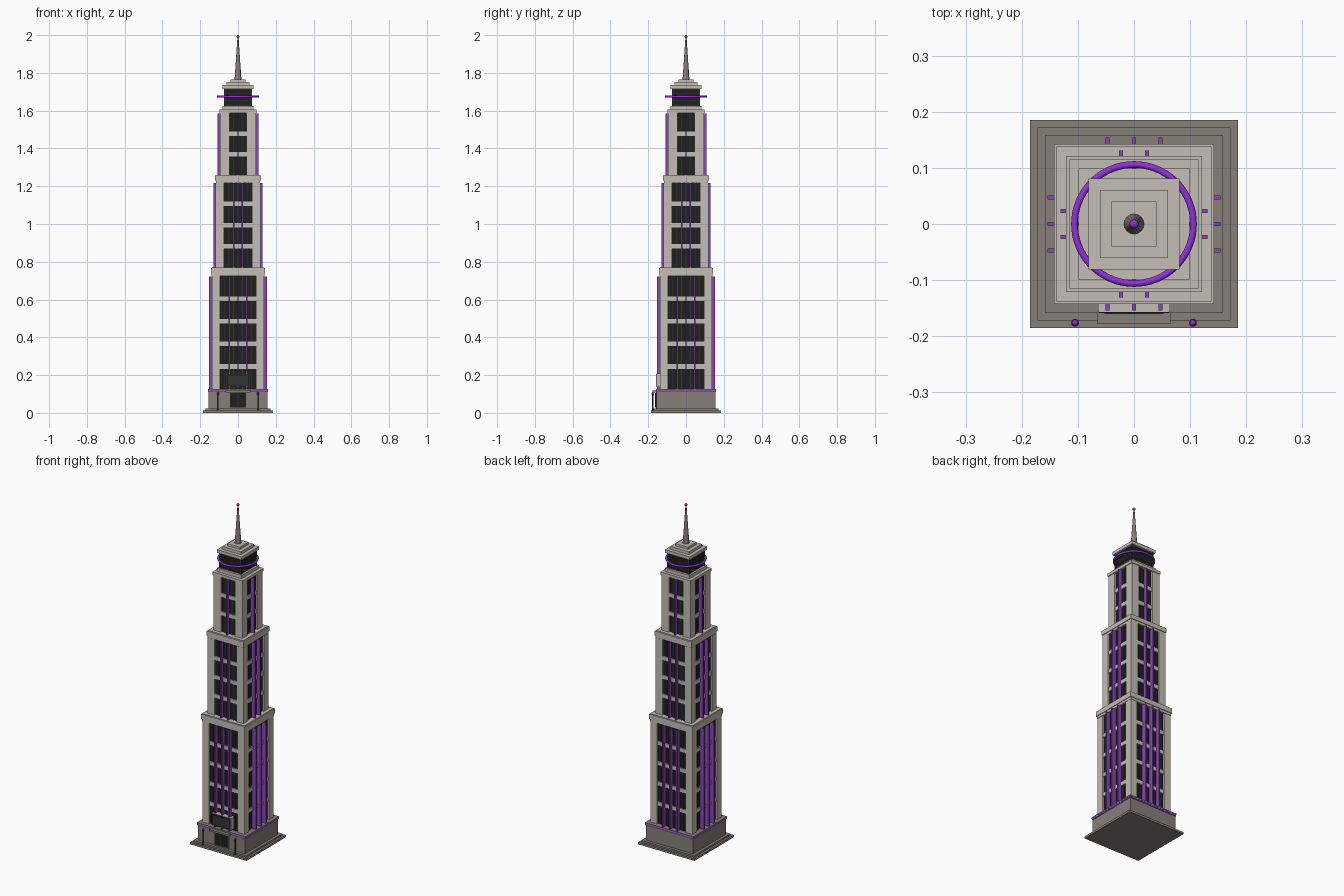
import bpy, math
from mathutils import Matrix

if "Cube" in bpy.data.objects:
    bpy.data.objects.remove(bpy.data.objects["Cube"])


def material(name, rgb):
    m = bpy.data.materials.new(name)
    m.diffuse_color = (*rgb, 1)
    m.use_nodes = True
    m.node_tree.nodes["Principled BSDF"].inputs["Base Color"].default_value = m.diffuse_color
    return m


STONE = material("light stone", (0.55, 0.51, 0.46))
BASE = material("dark stone", (0.24, 0.215, 0.19))
GLASS = material("dark glass", (0.014, 0.014, 0.015))
METAL = material("dark metal", (0.035, 0.034, 0.033))
PURPLE = material("bright purple light", (0.30, 0.03, 0.70))
FIN = material("soft purple fin", (0.25, 0.06, 0.47))


def finish(name, mat):
    ob = bpy.context.object
    ob.name = name
    ob.data.materials.append(mat)
    return ob


def box(name, lo, hi, mat, turn=0):
    """Box between two corners, turned about z by quarter turns."""
    bpy.ops.mesh.primitive_cube_add(size=1)
    ob = finish(name, mat)
    size = [b - a for a, b in zip(lo, hi)]
    mid = [(a + b) / 2 for a, b in zip(lo, hi)]
    ob.data.transform(Matrix.Rotation(turn * math.pi / 2, 4, 'Z')
                      @ Matrix.Translation(mid) @ Matrix.Diagonal((*size, 1)))
    return ob


def slab(name, half, z0, z1, mat):
    return box(name, (-half, -half, z0), (half, half, z1), mat)


def cone(name, r1, r2, z0, z1, mat, x=0, y=0, sides=16):
    bpy.ops.mesh.primitive_cone_add(vertices=sides, radius1=r1, radius2=r2, depth=z1 - z0,
                                    location=(x, y, (z0 + z1) / 2))
    bpy.ops.object.shade_smooth_by_angle()
    return finish(name, mat)


def ball(name, r, loc, mat):
    bpy.ops.mesh.primitive_uv_sphere_add(segments=16, ring_count=10, radius=r, location=loc)
    bpy.ops.object.shade_smooth()
    return finish(name, mat)


def tier(name, half, opening, z0, z1, floors, fins, fin_out):
    """Glass core, corner piers, floor bands, mullions and purple fins on four sides."""
    core = half - 0.010
    slab(name + "_glass", core, z0, z1, GLASS)
    for sx in (-1, 1):
        for sy in (-1, 1):
            xs = sorted((sx * opening, sx * half))
            ys = sorted((sy * opening, sy * half))
            box(name + "_corner_pier", (xs[0], ys[0], z0), (xs[1], ys[1], z1), STONE)
    for turn in range(4):
        for k in range(1, floors):
            z = z0 + (z1 - z0) * k / floors
            box(name + "_floor_band", (-opening, -core - 0.007, z - 0.012),
                (opening, -core + 0.004, z + 0.012), STONE, turn)
        count = len(fins) + 1
        for k in range(count):
            x = -opening + 2 * opening * (k + 0.5) / count
            box(name + "_mullion", (x - 0.002, -core - 0.004, z0),
                (x + 0.002, -core + 0.002, z1), METAL, turn)
        for x in fins:
            box(name + "_fin", (x - 0.0035, -fin_out, z0),
                (x + 0.0035, -core + 0.002, z1 - 0.002), FIN, turn)


# stepped plinth and podium
slab("plinth_lower", 0.185, 0, 0.012, BASE)
slab("plinth_upper", 0.172, 0.012, 0.022, BASE)
slab("podium", 0.155, 0.022, 0.112, BASE)
slab("podium_light_band", 0.158, 0.110, 0.118, PURPLE)
slab("podium_cap", 0.159, 0.118, 0.126, BASE)

# three tower tiers with cornices
tier("lower_tier", 0.137, 0.094, 0.126, 0.724, 5, (-0.047, 0, 0.047), 0.154)
slab("lower_cornice_neck", 0.139, 0.724, 0.738, STONE)
slab("lower_cornice", 0.143, 0.738, 0.767, STONE)
slab("lower_cornice_top", 0.138, 0.767, 0.770, STONE)
tier("middle_tier", 0.118, 0.073, 0.770, 1.218, 4, (-0.023, 0.023), 0.131)
slab("middle_cornice_neck", 0.117, 1.218, 1.231, STONE)
slab("middle_cornice", 0.121, 1.231, 1.257, STONE)
slab("middle_cornice_top", 0.115, 1.257, 1.260, STONE)
tier("upper_tier", 0.095, 0.046, 1.260, 1.588, 3, (0,), 0.108)
slab("upper_cornice", 0.099, 1.588, 1.605, STONE)

# crown with glazed room
slab("crown_step", 0.081, 1.605, 1.625, STONE)
slab("crown_glass", 0.068, 1.625, 1.716, GLASS)
for t in range(4):
    box("crown_corner_post", (-0.073, -0.073, 1.625), (-0.065, -0.065, 1.716), METAL, t)
    for z in (1.628, 1.652, 1.690, 1.713):
        box("crown_rail", (-0.071, -0.071, z - 0.002), (0.071, -0.066, z + 0.002), METAL, t)
slab("roof_lower", 0.081, 1.716, 1.735, STONE)
slab("roof_middle", 0.061, 1.735, 1.752, STONE)
slab("roof_upper", 0.040, 1.752, 1.766, STONE)

# floating ring and spire
bpy.ops.mesh.primitive_torus_add(major_radius=0.106, minor_radius=0.006, major_segments=64,
                                 minor_segments=10, location=(0, 0, 1.675))
bpy.ops.object.shade_smooth()
finish("crown_ring", PURPLE)
cone("spire", 0.018, 0.003, 1.766, 1.988, BASE)
ball("spire_beacon", 0.008, (0, 0, 1.992), PURPLE)

# entrance
box("door_frame", (-0.050, -0.159, 0.022), (0.050, -0.15, 0.112), BASE)
box("door_glass", (-0.042, -0.161, 0.028), (0.042, -0.155, 0.106), GLASS)
box("door_mullion", (-0.0015, -0.163, 0.028), (0.0015, -0.156, 0.106), METAL)
box("entrance_canopy", (-0.065, -0.178, 0.108), (0.065, -0.150, 0.118), BASE)

# blank display panel above the entrance
box("display_frame", (-0.064, -0.157, 0.138), (0.064, -0.125, 0.208), STONE)
box("display_screen", (-0.062, -0.159, 0.140), (0.062, -0.150, 0.206), GLASS)
box("display_inner_panel", (-0.053, -0.160, 0.148), (0.053, -0.155, 0.198), METAL)

# lamp posts
for x in (-0.105, 0.105):
    cone("lamp_foot", 0.006, 0.005, 0.010, 0.018, METAL, x, -0.176, 10)
    cone("lamp_post", 0.003, 0.003, 0.012, 0.100, METAL, x, -0.176, 10)
    cone("lamp_collar", 0.004, 0.007, 0.096, 0.101, METAL, x, -0.176, 12)
    ball("lamp_globe", 0.0055, (x, -0.176, 0.105), PURPLE)
